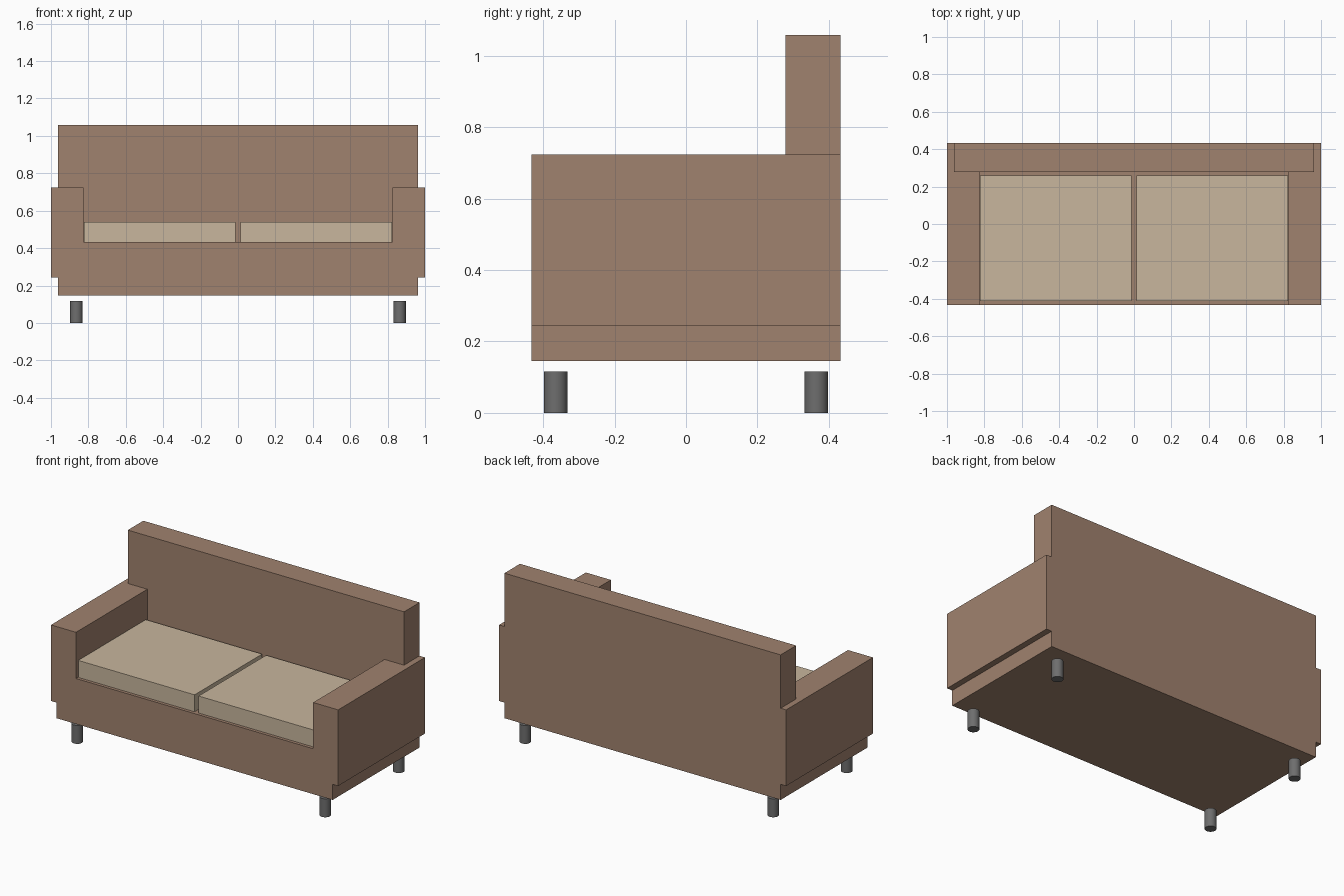
import bpy, bmesh, math

if "Cube" in bpy.data.objects:
    bpy.data.objects.remove(bpy.data.objects["Cube"])


def material(name, rgb):
    m = bpy.data.materials.new(name)
    m.diffuse_color = (*rgb, 1)
    m.use_nodes = True
    m.node_tree.nodes["Principled BSDF"].inputs["Base Color"].default_value = m.diffuse_color
    return m


BROWN = material("brown upholstery", (0.352, 0.223, 0.156))
BEIGE = material("beige cushion", (0.578, 0.468, 0.337))
GREY = material("dark grey leg", (0.156, 0.156, 0.156))


def finish(name, bm, mat):
    bmesh.ops.recalc_face_normals(bm, faces=bm.faces)
    mesh = bpy.data.meshes.new(name)
    bm.to_mesh(mesh)
    bm.free()
    mesh.materials.append(mat)
    ob = bpy.data.objects.new(name, mesh)
    bpy.context.collection.objects.link(ob)
    return ob


def extrude_profile(name, half, y0, y1, mat):
    """Mirror a right-hand (x, z) outline across x = 0 and extrude along y."""
    outline = half + [(-x, z) for x, z in reversed(half)]
    bm = bmesh.new()
    face = bm.faces.new([bm.verts.new((x, y0, z)) for x, z in outline])
    new = bmesh.ops.extrude_face_region(bm, geom=[face])["geom"]
    verts = [v for v in new if isinstance(v, bmesh.types.BMVert)]
    bmesh.ops.translate(bm, verts=verts, vec=(0, y1 - y0, 0))
    return finish(name, bm, mat)


def box(name, lo, hi, mat):
    bm = bmesh.new()
    bmesh.ops.create_cube(bm, size=1)
    for v in bm.verts:
        v.co = [a + (c + 0.5) * (b - a) for a, b, c in zip(lo, hi, v.co)]
    return finish(name, bm, mat)


BASE_X, ARM_X, SEAT_X, DEPTH = 0.962, 1.0, 0.826, 0.432
BASE_Z, ARM_Z, SEAT_Z, ARM_TOP, BACK_TOP = 0.146, 0.244, 0.432, 0.723, 1.059

# Base and both arms as one stepped U-shaped body
extrude_profile("base_and_arms",
                [(BASE_X, BASE_Z), (BASE_X, ARM_Z), (ARM_X, ARM_Z),
                 (ARM_X, ARM_TOP), (SEAT_X, ARM_TOP), (SEAT_X, SEAT_Z)],
                -DEPTH, DEPTH, BROWN)

# Backrest fills between the arms and widens above them
extrude_profile("backrest",
                [(SEAT_X, SEAT_Z), (SEAT_X, ARM_TOP),
                 (BASE_X, ARM_TOP), (BASE_X, BACK_TOP)],
                0.278, DEPTH, BROWN)

# Seat cushions and legs, on both sides
for sx, side in ((-1, "left"), (1, "right")):
    x0, x1 = sorted((sx * 0.014, sx * 0.824))
    box(f"{side}_cushion", (x0, -0.412, SEAT_Z), (x1, 0.26, 0.539), BEIGE)
    for sy, end in ((-1, "front"), (1, "back")):
        bpy.ops.mesh.primitive_cylinder_add(
            vertices=32, radius=0.033, depth=0.116,
            location=(sx * 0.864, sy * 0.365, 0.058))
        leg = bpy.context.object
        leg.name = f"{end}_{side}_leg"
        leg.data.materials.append(GREY)
        bpy.ops.object.shade_smooth_by_angle(angle=math.radians(40))
